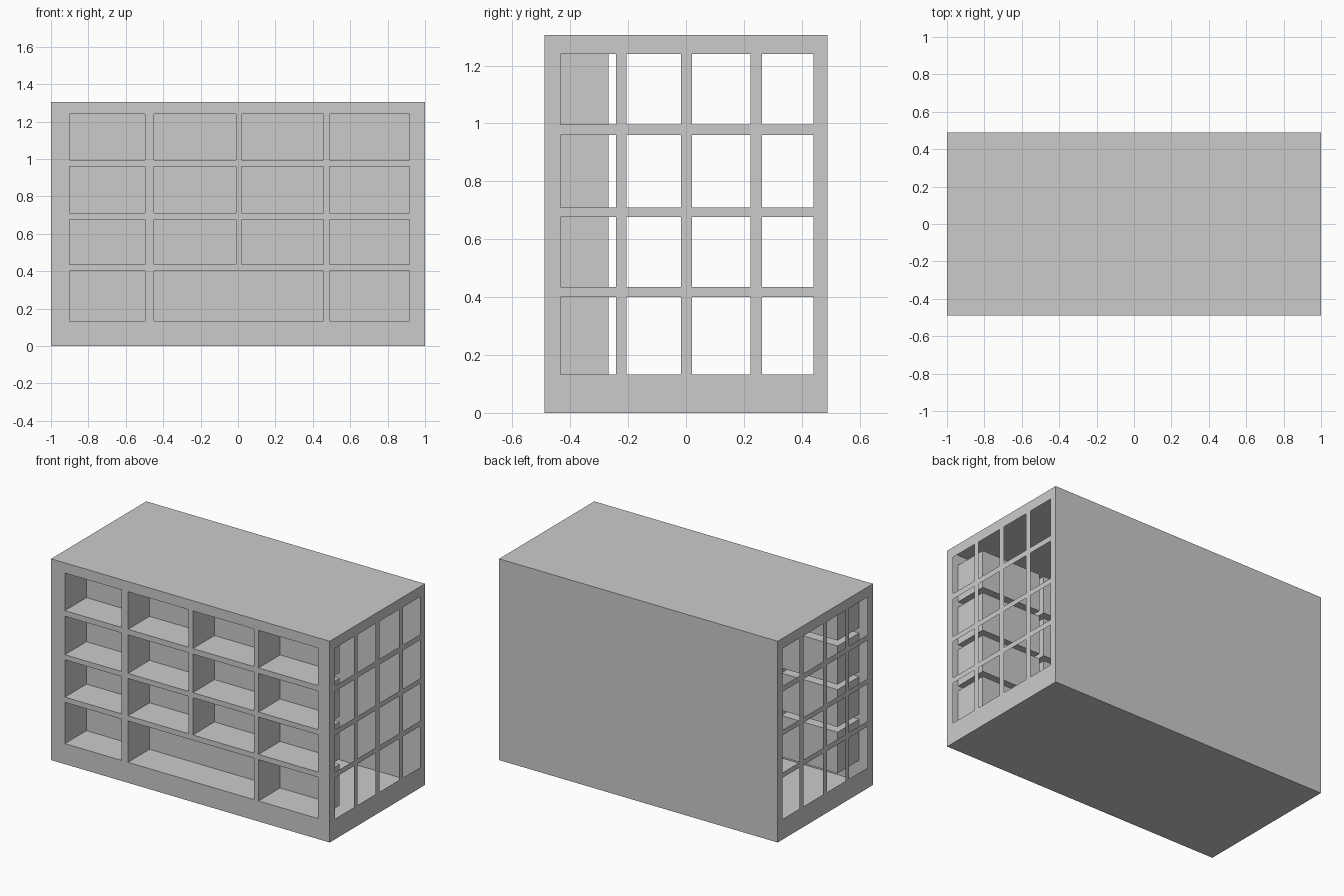
import bpy, bmesh
from mathutils import Vector

if "Cube" in bpy.data.objects:
    bpy.data.objects.remove(bpy.data.objects["Cube"])

DEPTH, HEIGHT = 0.488, 1.306          # half depth, full height
NICHE_BACK = -0.267                   # y of the closed niche backs
COLS = [(-0.901, -0.496), (-0.448, -0.012), (0.018, 0.457), (0.489, 0.917)]
SIDE = [(-0.433, -0.241), (-0.205, -0.017), (0.021, 0.223), (0.263, 0.44)]
ROWS = [(0.133, 0.401), (0.435, 0.677), (0.71, 0.96), (0.996, 1.24)]


def make_object(name, quads):
    """Sheet mesh from four-corner faces, shared corners merged."""
    bm = bmesh.new()
    for q in quads:
        bm.faces.new([bm.verts.new(p) for p in q])
    bmesh.ops.remove_doubles(bm, verts=bm.verts[:], dist=1e-5)
    me = bpy.data.meshes.new(name)
    bm.to_mesh(me)
    bm.free()
    ob = bpy.data.objects.new(name, me)
    bpy.context.collection.objects.link(ob)
    return ob


def wall(name, half, openings, place, flip=False):
    """Flat wall in (u, z) with rectangular openings (u0, u1, z0, z1)."""
    us = sorted({-half, half} | {u for o in openings for u in o[:2]})
    zs = sorted({0.0, HEIGHT} | {z for o in openings for z in o[2:]})
    quads = []
    for u0, u1 in zip(us, us[1:]):
        for z0, z1 in zip(zs, zs[1:]):
            u, z = (u0 + u1) / 2, (z0 + z1) / 2
            if any(o[0] < u < o[1] and o[2] < z < o[3] for o in openings):
                continue
            q = [place(*c) for c in ((u0, z0), (u1, z0), (u1, z1), (u0, z1))]
            quads.append(q[::-1] if flip else q)
    ob = make_object(name, quads)
    # dissolve the coplanar grid lines so only the openings show
    bm = bmesh.new()
    bm.from_mesh(ob.data)
    bmesh.ops.recalc_face_normals(bm, faces=bm.faces[:])
    centre = Vector((0, 0, HEIGHT / 2))
    if bm.faces[:][0].normal.dot(bm.faces[:][0].calc_center_median() - centre) < 0:
        bmesh.ops.reverse_faces(bm, faces=bm.faces[:])
    bm.to_mesh(ob.data)
    bm.free()
    return ob


# front wall openings: 4 x 4, with the two middle ones of the bottom row joined
niches = [(a, b, c, d) for j, (c, d) in enumerate(ROWS)
          for i, (a, b) in enumerate(COLS) if not (j == 0 and i in (1, 2))]
niches.append((COLS[1][0], COLS[2][1], *ROWS[0]))
wall("front_wall", 1.0, niches, lambda u, z: (u, -DEPTH, z))

# recessed niches behind the front wall, five thin sides each
quads = []
for a, b, c, d in niches:
    ring = [(a, c), (b, c), (b, d), (a, d)]
    for (x0, z0), (x1, z1) in zip(ring, ring[1:] + ring[:1]):
        quads.append([(x0, -DEPTH, z0), (x1, -DEPTH, z1),
                      (x1, NICHE_BACK, z1), (x0, NICHE_BACK, z0)][::-1])
    quads.append([(x, NICHE_BACK, z) for x, z in ring])
make_object("front_niches", quads)

# side walls with see-through windows
windows = [(a, b, c, d) for a, b in SIDE for c, d in ROWS]
for name, x in (("left_wall", -1.0), ("right_wall", 1.0)):
    wall(name, DEPTH, windows, lambda u, z, x=x: (x, u, z), flip=x < 0)

# plain back wall, roof and floor
wall("back_wall", 1.0, [], lambda u, z: (u, DEPTH, z), flip=True)
corners = [(-1, -DEPTH), (1, -DEPTH), (1, DEPTH), (-1, DEPTH)]
make_object("roof", [[(x, y, HEIGHT) for x, y in corners]])
make_object("floor", [[(x, y, 0) for x, y in corners[::-1]]])
